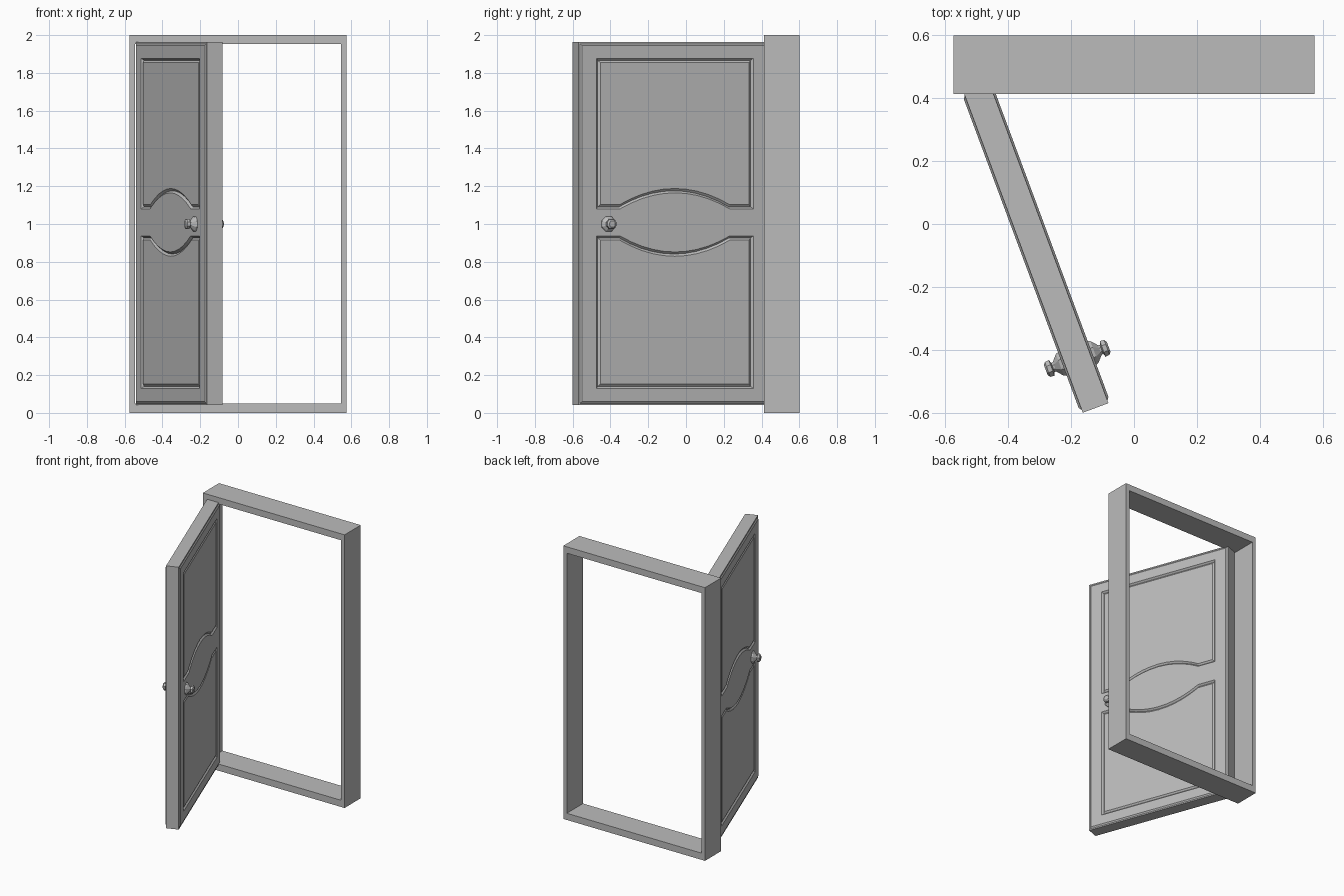
import bpy, bmesh, math
from mathutils import Matrix, Vector

cube = bpy.data.objects.get("Cube")
if cube:
    bpy.data.objects.remove(cube, do_unlink=True)

grey = bpy.data.materials.new("plain grey")
grey.use_nodes = True
grey.diffuse_color = (0.5, 0.5, 0.5, 1)
grey.node_tree.nodes["Principled BSDF"].inputs["Base Color"].default_value = grey.diffuse_color

WIDTH, THICK, RAISE = 1.085, 0.087, 0.007
BOTTOM, TOP = 0.042, 1.963
SWING = Matrix.Translation((-0.541, 0.417, 0)) @ Matrix.Rotation(math.radians(-69.6), 4, "Z")


def finish(name, bm, matrix=Matrix()):
    bmesh.ops.recalc_face_normals(bm, faces=bm.faces)
    bm.transform(matrix)
    mesh = bpy.data.meshes.new(name)
    bm.to_mesh(mesh)
    bm.free()
    mesh.materials.append(grey)
    obj = bpy.data.objects.new(name, mesh)
    bpy.context.collection.objects.link(obj)
    return obj


def loop(bm, points):
    return [bm.verts.new(p) for p in points]


def bridge(bm, a, b):
    n = len(a)
    for i in range(n):
        j = (i + 1) % n
        bm.faces.new((a[i], a[j], b[j], b[i]))


def rectangle(x0, x1, z0, z1, y, inset=0):
    x0, x1, z0, z1 = x0 + inset, x1 - inset, z0 + inset, z1 - inset
    return [(x0, y, z0), (x1, y, z0), (x1, y, z1), (x0, y, z1)]


def panel_outline(z_end, z_flat, up, y, inset):
    """Rectangle whose edge nearest the lock rail has an arch in it."""
    half, rise, steps, mid = 0.31, 0.085, 10, WIDTH / 2
    x0, x1 = 0.1 + inset, WIDTH - 0.1 - inset
    z_end, z_flat = z_end - up * inset, z_flat + up * inset
    points = [(x0, y, z_end), (x0, y, z_flat)]
    for i in range(steps + 1):
        t = 2 * i / steps - 1
        points.append((mid + t * half, y, z_flat + up * rise * (1 - t * t)))
    return points + [(x1, y, z_flat), (x1, y, z_end)]


# Door frame: a hollow rectangle
bm = bmesh.new()
outer = (-0.574, 0.574, 0, 2)
inner = (-0.545, 0.545, 0.049, 1.953)
rings = [loop(bm, rectangle(*r, y)) for r, y in
         ((outer, 0.413), (outer, 0.6), (inner, 0.6), (inner, 0.413))]
for i in range(4):
    bridge(bm, rings[i], rings[(i + 1) % 4])
finish("door_frame", bm)

# Door leaf: chamfered slab with grooved arched panels on both sides
bm = bmesh.new()
edges_of_slab = []
for base, out in ((0, -1), (THICK, 1)):
    bounds = (0, WIDTH, BOTTOM, TOP)
    face_y = base + out * RAISE
    slab = loop(bm, rectangle(*bounds, base))
    rim = loop(bm, rectangle(*bounds, base, 0.009))
    face = loop(bm, rectangle(*bounds, face_y, 0.019))
    bridge(bm, slab, rim)
    bridge(bm, rim, face)
    edges_of_slab.append(slab)
    borders = [face]
    for z_end, z_flat, up in ((1.877, 1.08, 1), (0.13, 0.937, -1)):
        lip = loop(bm, panel_outline(z_end, z_flat, up, face_y, 0))
        groove = loop(bm, panel_outline(z_end, z_flat, up, face_y - out * 0.012, 0.011))
        field = loop(bm, panel_outline(z_end, z_flat, up, face_y - out * 0.003, 0.023))
        bridge(bm, lip, groove)
        bridge(bm, groove, field)
        bm.faces.new(field)
        borders.append(lip)
    # Flat stiles and rails between the leaf edge and the two panels
    border_edges = [bm.edges.get((ring[i - 1], ring[i]))
                    for ring in borders for i in range(len(ring))]
    bmesh.ops.triangle_fill(bm, edges=border_edges, use_beauty=True,
                            normal=Vector((0, out, 0)))
bridge(bm, *edges_of_slab)
finish("door_leaf", bm, SWING)

# Door knobs: one turned profile (radius, distance from the face) on each side
PROFILE = [(0.044, -0.002), (0.04, 0.008), (0.018, 0.026), (0.016, 0.032),
           (0.029, 0.036), (0.027, 0.05), (0.018, 0.056)]
SIDES = 8
for name, base, out in (("outer_knob", -RAISE, -1), ("inner_knob", THICK + RAISE, 1)):
    bm = bmesh.new()
    rings = []
    for radius, dist in PROFILE:
        angles = [math.tau * (i + 0.5) / SIDES for i in range(SIDES)]
        rings.append(loop(bm, [(0.917 + radius * math.cos(a), base + out * dist,
                                1 + radius * math.sin(a)) for a in angles]))
    for a, b in zip(rings, rings[1:]):
        bridge(bm, a, b)
    bm.faces.new(rings[0])
    bm.faces.new(rings[-1])
    finish(name, bm, SWING)
